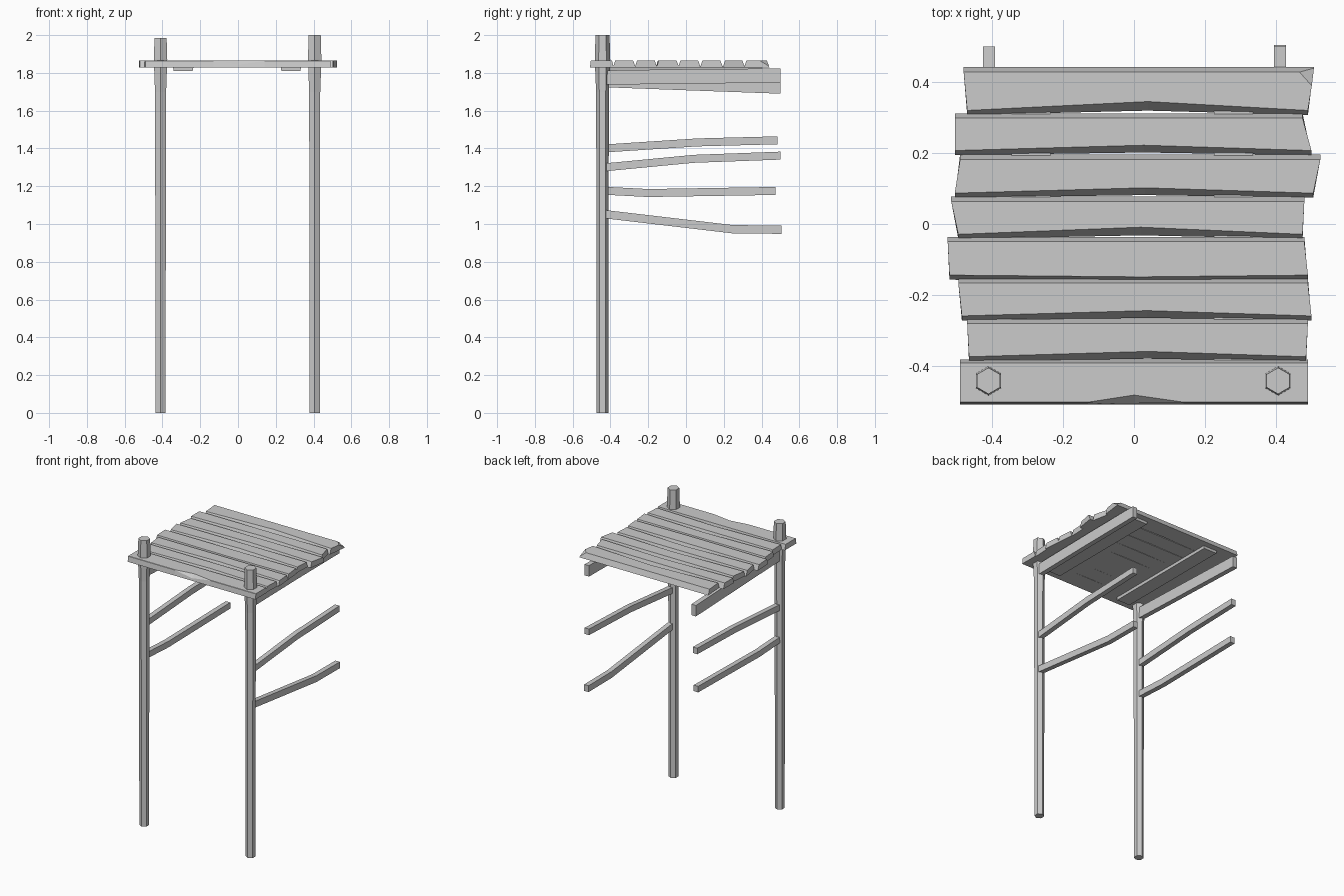
import bpy, bmesh, math
from mathutils import Vector

cube = bpy.data.objects.get("Cube")
if cube:
    bpy.data.objects.remove(cube, do_unlink=True)

grey = bpy.data.materials.new("plain_grey")
grey.use_nodes = True
tone = (0.6, 0.6, 0.6, 1)
grey.diffuse_color = tone
grey.node_tree.nodes["Principled BSDF"].inputs["Base Color"].default_value = tone


def loft(name, rings, cut=None):
    """Skin a list of equal-length point rings, cap both ends, optionally trim by a plane."""
    bm = bmesh.new()
    loops = [[bm.verts.new(p) for p in ring] for ring in rings]
    count = len(loops[0])
    for a, b in zip(loops, loops[1:]):
        for i in range(count):
            j = (i + 1) % count
            bm.faces.new((a[i], a[j], b[j], b[i]))
    bm.faces.new(loops[0])
    bm.faces.new(loops[-1])
    if cut:
        point, normal = cut
        geom = bm.verts[:] + bm.edges[:] + bm.faces[:]
        bmesh.ops.bisect_plane(bm, geom=geom, plane_co=point, plane_no=normal, clear_outer=True)
        bmesh.ops.holes_fill(bm, edges=[e for e in bm.edges if e.is_boundary])
    bmesh.ops.recalc_face_normals(bm, faces=bm.faces[:])
    mesh = bpy.data.meshes.new(name)
    bm.to_mesh(mesh)
    bm.free()
    mesh.materials.append(grey)
    obj = bpy.data.objects.new(name, mesh)
    bpy.context.collection.objects.link(obj)
    return obj


def post(name, x, height):
    """Six-sided upright that swells near its head."""
    profile = [(0, .031), (1, .032), (1.7, .034), (1.87, .041), (height, .037)]
    rings = []
    for z, r in profile:
        angles = [math.radians(30 + 60 * k) for k in range(6)]
        rings.append([(x + r * math.cos(a), -.442 + r * math.sin(a), z) for a in angles])
    loft(name, rings)


def rail(name, x, path, height, width=.034):
    """Rough bar following (y, z) points."""
    w, h = width / 2, height / 2
    rings = [[(x - w, y, z - h), (x + w, y, z - h), (x + w, y, z + h), (x - w, y, z + h)]
             for y, z in path]
    loft(name, rings)


BOTTOM, TOP = 1.828, 1.866


def plank(name, left, right, front, back, kink, cut=None):
    """Deck board with sloped long edges, skewed ends and a bend in the middle."""
    rings = []
    for t, bend in ((0, 0), (.53, kink), (1, 0)):
        xf = left[0] + (right[0] - left[0]) * t
        xb = left[1] + (right[1] - left[1]) * t
        rings.append([(xf, front + bend / 2, BOTTOM), (xb, back, BOTTOM),
                      (xb, back - .014, TOP), (xf, front + .013 + bend, TOP)])
    loft(name, rings, cut)


# Two uprights
post("right_post", -.41, 1.985)
post("left_post", .406, 2.0)

# Side rails and the bearers under the deck
rail("left_upper_rail", .411, [(-.43, 1.3), (.04, 1.345), (.5, 1.362)], .042)
rail("left_lower_rail", .411, [(-.43, 1.052), (.25, .972), (.505, .97)], .044)
rail("right_upper_rail", -.409, [(-.43, 1.4), (.06, 1.432), (.485, 1.443)], .042)
rail("right_lower_rail", -.409, [(-.43, 1.176), (-.2, 1.164), (.475, 1.175)], .042)
rail("left_bearer", .411, [(-.43, 1.775), (.03, 1.782), (.5, 1.785)], .076)
rail("right_bearer", -.409, [(-.43, 1.762), (.03, 1.745), (.5, 1.728)], .076)

# Flat battens tying the boards together
for side, x in (("left", .28), ("right", -.29)):
    loft(side + "_batten", [[(x - .05, y, 1.81), (x + .05, y, 1.81),
                             (x + .055, y, 1.835), (x - .055, y, 1.835)] for y in (-.45, .4)])

# Deck boards, from front to back: ends, front edge, back edge, bend
boards = [
    ((-.465, -.47), (.485, .49), -.387, -.266, .015),
    ((-.485, -.495), (.5, .49), -.272, -.152, .015),
    ((-.52, -.525), (.49, .48), -.157, -.036, -.005),
    ((-.495, -.515), (.475, .48), -.042, .078, .02),
    ((-.505, -.49), (.505, .525), .074, .196, .015),
    ((-.505, -.505), (.5, .475), .194, .312, .015),
]
for number, board in enumerate(boards):
    plank("deck_board_%d" % (number + 1), *board)

# Rear board with a chipped corner
a, b, c = Vector((.46, .435, TOP)), Vector((.505, .385, TOP)), Vector((.51, .45, BOTTOM))
normal = (b - a).cross(c - a)
normal *= 1 if normal.z > 0 else -1
plank("rear_board", (-.47, -.48), (.49, .507), .307, .442, .025, (a, normal))

# Front board with a notch in its upper front edge
rings = []
for x, y, z in ((-.49, -.502, TOP), (-.13, -.502, TOP), (0, -.482, 1.845),
                (.14, -.502, TOP), (.49, -.502, TOP)):
    rings.append([(x, -.509, BOTTOM), (x, -.382, BOTTOM), (x, -.392, TOP),
                  (x, y, TOP), (x, -.504, z - .002)])
loft("front_board", rings)
